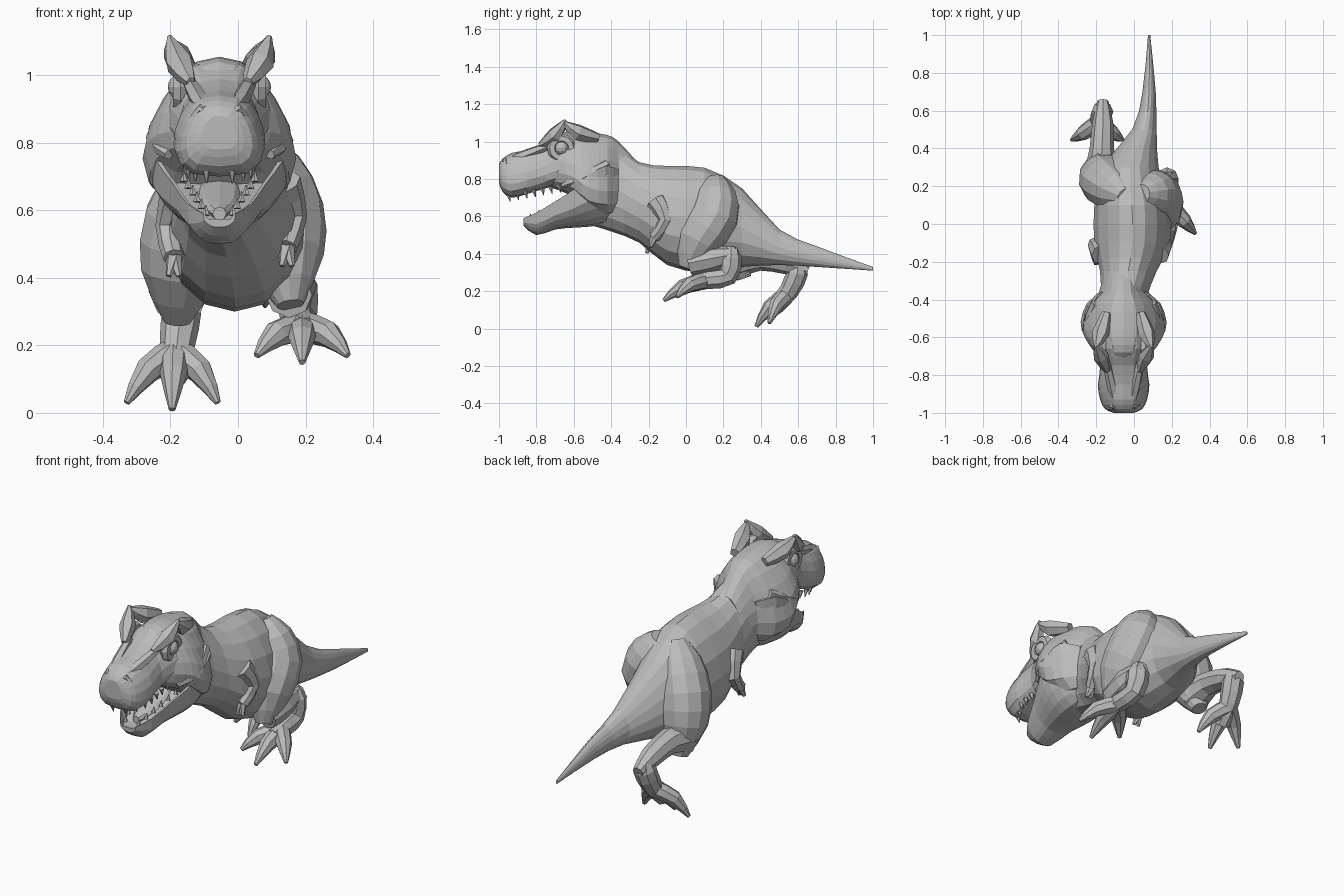
import bpy, bmesh, math
from mathutils import Vector

cube = bpy.data.objects.get("Cube")
if cube:
    bpy.data.objects.remove(cube, do_unlink=True)

grey = (0.5, 0.5, 0.5, 1)
hide = bpy.data.materials.new("grey_hide")
hide.use_nodes = True
hide.diffuse_color = grey
hide.node_tree.nodes["Principled BSDF"].inputs["Base Color"].default_value = grey

HEAD_X = -0.055   # the head sits slightly off the body axis
SIDES = (("left", 1), ("right", -1))


def smooth(rows):
    """Add one curved in-between row to each pair of neighbouring rows."""
    last = len(rows) - 1
    result = []
    for i in range(last):
        before, a, b, after = rows[max(i - 1, 0)], rows[i], rows[i + 1], rows[min(i + 2, last)]
        middle = [(9 * (q + r) - p - s) / 16 for p, q, r, s in zip(before, a, b, after)]
        result += [a, middle]
    return result + [rows[last]]


def skin(name, rings):
    """Skin a list of closed point rings into one flat-shaded object."""
    bm = bmesh.new()
    loops = [[bm.verts.new(point) for point in ring] for ring in rings]
    for a, b in zip(loops, loops[1:]):
        for i in range(len(a)):
            bm.faces.new((a[i - 1], a[i], b[i], b[i - 1]))
    bm.faces.new(loops[0])
    bm.faces.new(loops[-1])
    bmesh.ops.recalc_face_normals(bm, faces=bm.faces)
    mesh = bpy.data.meshes.new(name)
    bm.to_mesh(mesh)
    bm.free()
    mesh.materials.append(hide)
    bpy.context.collection.objects.link(bpy.data.objects.new(name, mesh))


def circle(sides):
    return [(math.cos(math.tau * k / sides), math.sin(math.tau * k / sides))
            for k in range(sides)]


def oval(taper, power, sides=16):
    """Cross-section: taper narrows the top, a low power makes it boxy."""
    return [(math.copysign(abs(c) ** power, c) * (1 - taper * s), (1 + s) / 2)
            for c, s in circle(sides)]


def section(y, wide, top, bottom, x=HEAD_X):
    return y, x, wide, top, bottom


def loft(name, profile, sections):
    skin(name, [[(x + u * wide, y, bottom + v * (top - bottom)) for u, v in profile]
                for y, x, wide, top, bottom in smooth(sections)])


def limb(name, joints, sides=8):
    """Tapered tube through joints of x, y, z, radius."""
    joints = smooth(joints)
    spots = [Vector(joint[:3]) for joint in joints]
    across, rings = None, []
    for i, spot in enumerate(spots):
        along = (spots[min(i + 1, len(spots) - 1)] - spots[max(i - 1, 0)]).normalized()
        across = across - along * across.dot(along) if across else along.orthogonal()
        across.normalize()
        up = along.cross(across)
        radius = max(joints[i][3], 0.002)
        rings.append([spot + radius * (across * c + up * s) for c, s in circle(sides)])
    skin(name, rings)


def head_pair(name, joints, sides=6):
    """The same tube on both sides of the head, x measured from its middle."""
    for side, sign in SIDES:
        limb(f"{side}_{name}", [(HEAD_X + sign * x, y, z, r) for x, y, z, r in joints], sides)


# Body, neck and tail
loft("body_and_tail", oval(taper=0.15, power=1), [
    section(y=1, x=.08, wide=.006, top=.33, bottom=.31),
    section(y=.7, x=.08, wide=.035, top=.44, bottom=.33),
    section(y=.5, x=.055, wide=.065, top=.53, bottom=.34),
    section(y=.3, x=-.02, wide=.15, top=.75, bottom=.33),
    section(y=.1, x=-.01, wide=.2, top=.86, bottom=.3),
    section(y=-.1, x=-.01, wide=.2, top=.87, bottom=.34),
    section(y=-.25, x=-.03, wide=.15, top=.89, bottom=.46),
    section(y=-.4, wide=.12, top=1, bottom=.52),
    section(y=-.5, wide=.13, top=1, bottom=.55)])

# Boxy snout running back between the eyes
loft("snout", oval(taper=0.22, power=0.6), [
    section(y=-1, wide=.05, top=.88, bottom=.78),
    section(y=-.98, wide=.095, top=.91, bottom=.73),
    section(y=-.93, wide=.12, top=.94, bottom=.7),
    section(y=-.85, wide=.132, top=.955, bottom=.72),
    section(y=-.75, wide=.12, top=.99, bottom=.75),
    section(y=-.66, wide=.15, top=1.04, bottom=.77),
    section(y=-.55, wide=.15, top=1.05, bottom=.76)])

# Broad-cheeked skull, narrow on top
loft("skull", oval(taper=0.38, power=0.7), [
    section(y=-.74, wide=.08, top=.98, bottom=.76),
    section(y=-.68, wide=.14, top=1.04, bottom=.74),
    section(y=-.6, wide=.19, top=1.055, bottom=.7),
    section(y=-.52, wide=.21, top=1.05, bottom=.62),
    section(y=-.42, wide=.18, top=1.035, bottom=.6),
    section(y=-.36, wide=.12, top=1, bottom=.62),
    section(y=-.26, wide=.1, top=.89, bottom=.64)])

# Lower jaw: a scooped trough rising into the jowls
trough = [(u, v if v < 0.6 else 1 if abs(u) > 0.8 else 0.6)
          for u, v in oval(taper=-0.3, power=0.6)]
loft("lower_jaw", trough, [
    section(y=-.87, wide=.045, top=.59, bottom=.55),
    section(y=-.8, wide=.09, top=.62, bottom=.5),
    section(y=-.7, wide=.13, top=.68, bottom=.53),
    section(y=-.6, wide=.175, top=.745, bottom=.54),
    section(y=-.52, wide=.2, top=.82, bottom=.545),
    section(y=-.43, wide=.18, top=.87, bottom=.56),
    section(y=-.36, wide=.11, top=.85, bottom=.6)])

loft("tongue", oval(taper=0, power=1, sides=8), [
    section(y=-.8, wide=.02, top=.61, bottom=.57),
    section(y=-.7, wide=.06, top=.645, bottom=.6),
    section(y=-.5, wide=.07, top=.72, bottom=.65)])

# Horns, snout ridges, nostril rims and cheek folds
head_pair("horn", [(.085, -.78, .98, .015), (.12, -.7, 1.035, .042),
                   (.148, -.645, 1.115, .008)])
head_pair("horn_crest", [(.145, -.65, 1.1, .012), (.122, -.58, 1.05, .045),
                         (.09, -.47, 1.02, .025)])
head_pair("snout_ridge", [(.04, -.97, .895, .015), (.06, -.87, .925, .028),
                          (.09, -.73, .98, .02)])
head_pair("nostril_rim", [(.02, -.98, .87, .01), (.055, -.965, .9, .015),
                          (.085, -.95, .85, .012)])
head_pair("cheek_fold", [(.15, -.66, .765, .015), (.19, -.55, .81, .03),
                         (.15, -.42, .88, .025)])

# Eyes in raised sockets
for side, sign in SIDES:
    spot = (HEAD_X + sign * 0.115, -0.665, 0.965)
    bpy.ops.mesh.primitive_uv_sphere_add(segments=12, ring_count=8, radius=0.038, location=spot)
    bpy.context.object.name = side + "_eye"
    bpy.context.object.data.materials.append(hide)
    bpy.ops.mesh.primitive_torus_add(major_segments=12, minor_segments=6, major_radius=0.052,
                                     minor_radius=0.026, location=spot,
                                     rotation=(0, math.pi / 2, 0))
    bpy.context.object.name = side + "_eye_socket"
    bpy.context.object.data.materials.append(hide)

# Small teeth follow the edges of both jaws
for i in range(7):
    y = -0.95 + 0.045 * i
    x = 0.1 * math.sin(min(1, (i + 1) / 4) * math.pi / 2)
    z = 0.72 + 0.008 * i
    head_pair(f"upper_tooth_{i}", [(x, y, z, .014), (x, y + .01, z - .04, .001)], 5)
    y += 0.115
    x = 0.04 + 0.013 * i
    z = 0.585 + 0.02 * i
    head_pair(f"lower_tooth_{i}", [(x, y, z, .012), (x, y + .005, z + .03, .001)], 5)

# Left leg steps forward
limb("left_thigh", [(.04, .16, .8, .05), (.08, .16, .72, .11), (.12, .15, .6, .135),
                    (.135, .06, .46, .12), (.155, 0, .32, .04)], 12)
limb("left_shin", [(.15, .02, .35, .07), (.165, .14, .375, .07), (.175, .28, .4, .035)])
limb("left_ankle", [(.175, .24, .44, .02), (.175, .24, .38, .06), (.18, .22, .28, .055),
                    (.19, .12, .26, .05), (.19, .03, .245, .04)])

# Right leg pushes off behind
limb("right_thigh", [(-.04, .14, .8, .05), (-.08, .17, .71, .11), (-.145, .22, .57, .135),
                     (-.17, .26, .42, .12), (-.18, .31, .27, .04)], 12)
limb("right_shin", [(-.175, .27, .36, .09), (-.17, .4, .375, .065),
                    (-.165, .54, .345, .055), (-.165, .65, .305, .03)])
limb("right_ankle", [(-.165, .59, .35, .03), (-.167, .595, .3, .058),
                     (-.18, .55, .2, .052), (-.19, .47, .11, .045)])


def foot(side, base, tip):
    """Three toes: the outer two spread sideways and end further back and up."""
    for place, turn in (("right", -1), ("middle", 0), ("left", 1)):
        end = Vector(tip) + Vector((0.135 * turn, 0.07 * abs(turn), 0.02 * abs(turn)))
        knuckle = Vector(base).lerp(end, 0.5) + Vector((0.01 * turn, -0.01, 0.02))
        limb(f"{side}_foot_{place}_toe", [(*base, .045), (*knuckle, .04), (*end, .01)])


foot("left", base=(.19, .1, .255), tip=(.19, -.12, .15))
foot("right", base=(-.187, .54, .18), tip=(-.195, .375, .01))


def arm(side, shoulder, elbow, wrist):
    """Small bent arm ending in two claws."""
    limb(side + "_arm", [(*shoulder, .058), (*elbow, .04), (*wrist, .032)])
    for place, turn in (("right", -1), ("left", 1)):
        tip = Vector(wrist) + Vector((0.015 * turn, -0.02, -0.055))
        limb(f"{side}_arm_{place}_claw", [(*wrist, .024), (*tip, .009)], 6)


arm("left", shoulder=(.13, -.16, .68), elbow=(.165, -.11, .58), wrist=(.145, -.17, .49))
arm("right", shoulder=(-.17, -.16, .66), elbow=(-.205, -.11, .55), wrist=(-.19, -.19, .46))
